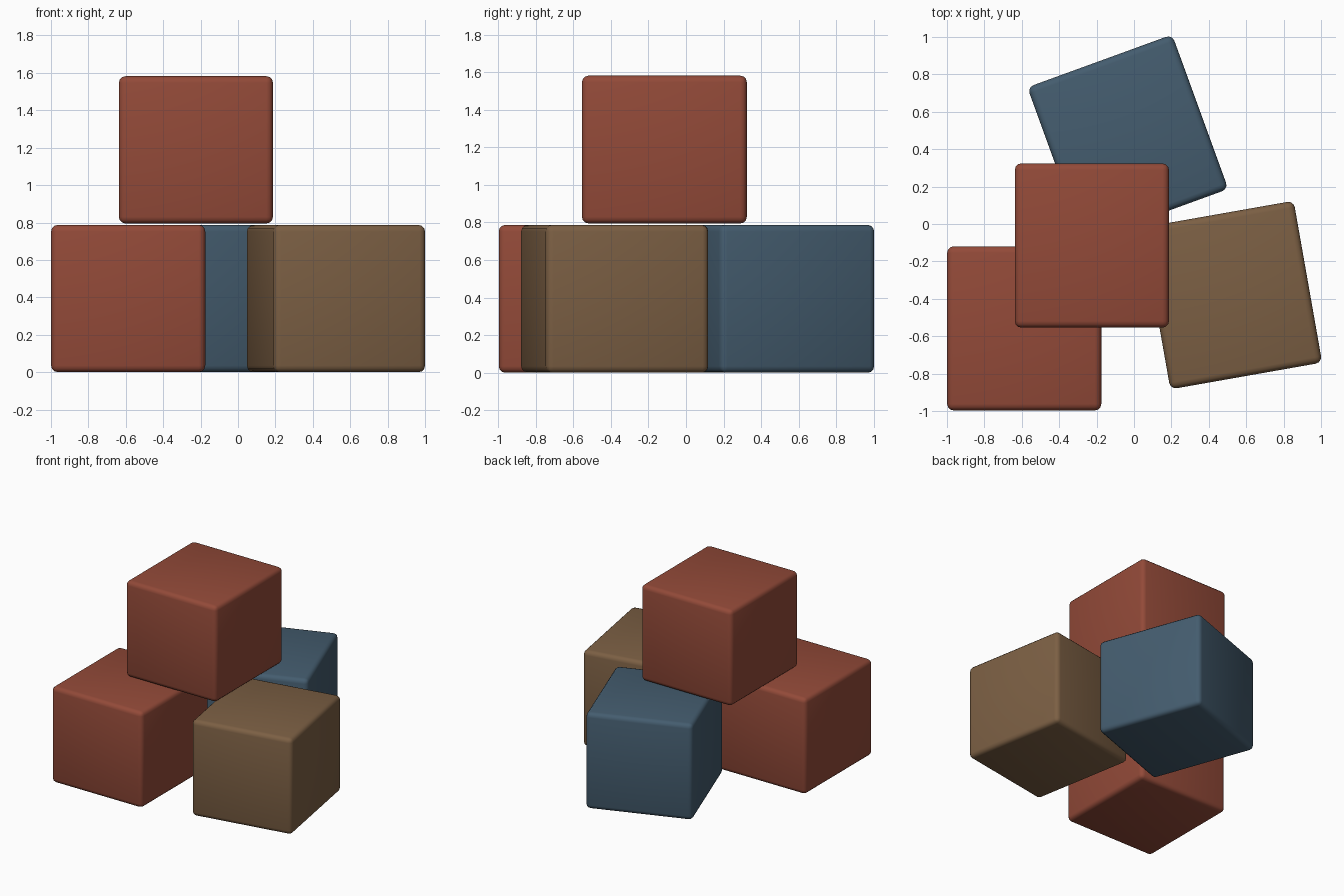
import bpy
from math import radians

if "Cube" in bpy.data.objects:
    bpy.data.objects.remove(bpy.data.objects["Cube"])

SIZE = (0.824, 0.878, 0.787)  # every block shares one size


def material(name, rgb):
    m = bpy.data.materials.new(name)
    m.diffuse_color = (*rgb, 1)
    m.use_nodes = True
    m.node_tree.nodes["Principled BSDF"].inputs["Base Color"].default_value = m.diffuse_color
    return m


red = material("red", (0.29, 0.068, 0.04))
blue = material("blue", (0.058, 0.108, 0.158))
brown = material("brown", (0.20, 0.115, 0.057))


def block(name, centre, angle, mat):
    bpy.ops.mesh.primitive_cube_add(size=1, location=centre)
    ob = bpy.context.object
    ob.name = name
    ob.scale = SIZE
    bpy.ops.object.transform_apply(location=False, rotation=False, scale=True)
    ob.rotation_euler.z = radians(angle)
    ob.data.materials.append(mat)
    # softened edges
    bevel = ob.modifiers.new("rounded_edges", "BEVEL")
    bevel.width = 0.035
    bevel.segments = 3
    bpy.ops.object.modifier_apply(modifier=bevel.name)
    bpy.ops.object.shade_smooth_by_angle(angle=radians(35))


low = SIZE[2] / 2
# three blocks on the ground
block("left_block", (-0.587, -0.558, low), 0, red)
block("right_block", (0.524, -0.38, low), 10, brown)
block("back_block", (-0.033, 0.459, low), 20, blue)
# one block stacked across them
block("top_block", (-0.225, -0.115, low + 0.795), 0, red)
